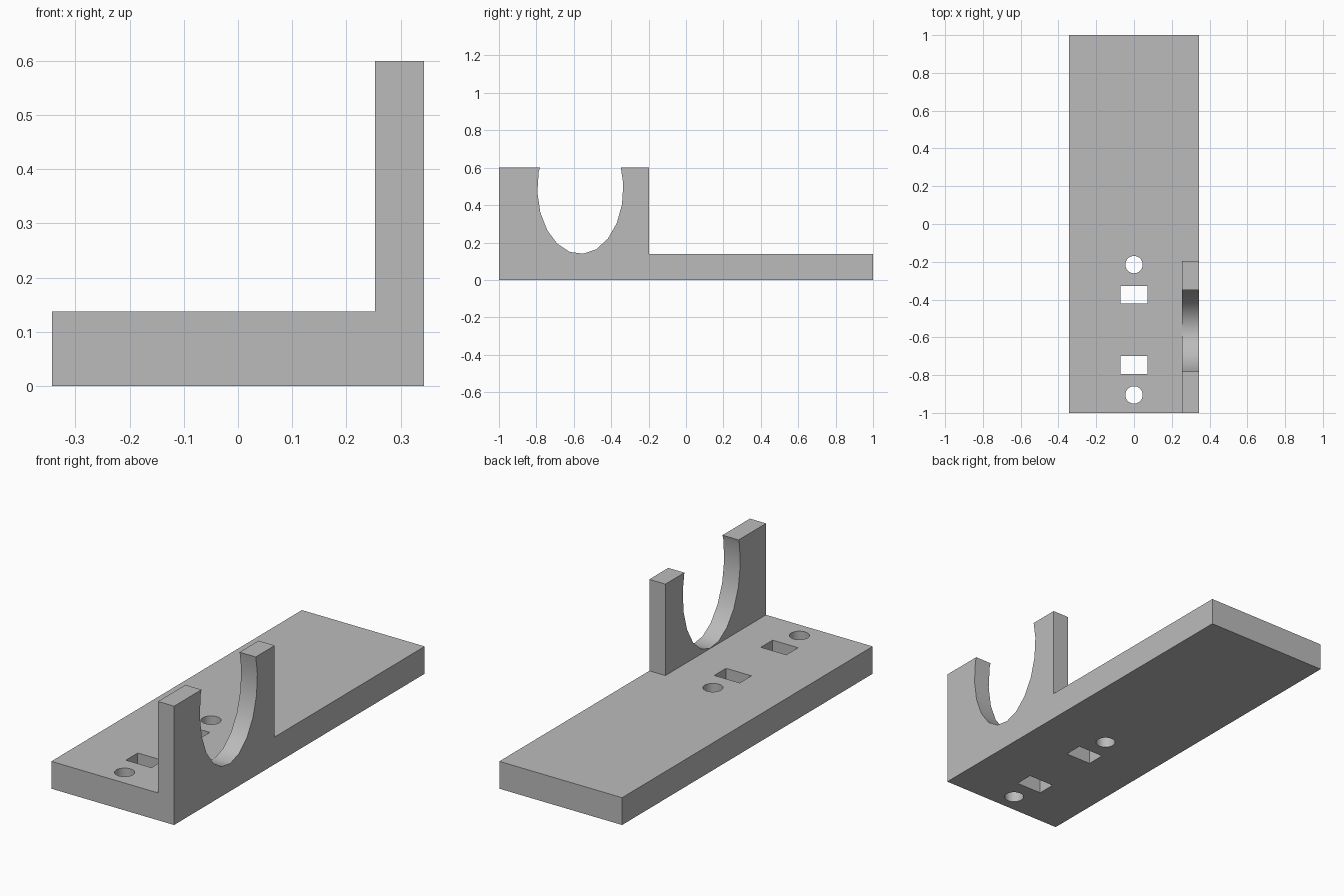
import bpy
import bmesh
import math
from mathutils import Vector

if "Cube" in bpy.data.objects:
    bpy.data.objects.remove(bpy.data.objects["Cube"], do_unlink=True)

HALF_W, HEIGHT, PLATE_TOP = 0.343, 0.6, 0.138
WALL_IN, WALL_BACK = 0.253, -0.197

grey = bpy.data.materials.new("plain grey")
grey.use_nodes = True
grey.diffuse_color = (0.5, 0.5, 0.5, 1)
grey.node_tree.nodes["Principled BSDF"].inputs["Base Color"].default_value = (0.5, 0.5, 0.5, 1)


def prism(name, outline, axis, low, high):
    """Extrude a flat outline along x (outline is y, z) or z (outline is x, y)."""
    bm = bmesh.new()
    place = (lambda a, b: (low, a, b)) if axis == "x" else (lambda a, b: (a, b, low))
    face = bm.faces.new([bm.verts.new(place(a, b)) for a, b in outline])
    grown = bmesh.ops.extrude_face_region(bm, geom=[face])
    step = Vector((1, 0, 0) if axis == "x" else (0, 0, 1)) * (high - low)
    moved = [g for g in grown["geom"] if isinstance(g, bmesh.types.BMVert)]
    bmesh.ops.translate(bm, verts=moved, vec=step)
    bmesh.ops.recalc_face_normals(bm, faces=bm.faces)
    mesh = bpy.data.meshes.new(name)
    bm.to_mesh(mesh)
    bm.free()
    mesh.materials.append(grey)
    obj = bpy.data.objects.new(name, mesh)
    bpy.context.collection.objects.link(obj)
    return obj


def rectangle(cx, cy, hx, hy):
    return [(cx - hx, cy - hy), (cx + hx, cy - hy), (cx + hx, cy + hy), (cx - hx, cy + hy)]


def ellipse(cx, cy, rx, ry, sides, turn=0):
    angles = [turn + math.tau * i / sides for i in range(sides)]
    return [(cx + rx * math.sin(a), cy - ry * math.cos(a)) for a in angles]


# Solid block, to be carved into plate and upright wall
bracket = prism("cradle_bracket", rectangle(0, 0, HALF_W, 1), "z", 0, HEIGHT)

# Clear everything above the plate except the side wall
around_wall = [(-1, -2), (WALL_IN, -2), (WALL_IN, WALL_BACK), (1, WALL_BACK), (1, 2), (-1, 2)]
cutters = [prism("plate_clearance", around_wall, "z", PLATE_TOP, 1)]

# Rounded cradle through the wall
cradle = ellipse(-0.565, 0.49, 0.23, 0.351, 20, math.radians(3.7))
cutters.append(prism("cradle_cutter", cradle, "x", 0.2, 0.5))

# Screw holes and strap slots, mirrored about the cradle centre
for side in (-1, 1):
    hole = ellipse(0, -0.56 + side * 0.345, 0.046, 0.046, 32)
    slot = rectangle(0, -0.56 + side * 0.186, 0.071, 0.047)
    cutters.append(prism("screw_hole_cutter", hole, "z", -0.1, 0.3))
    cutters.append(prism("strap_slot_cutter", slot, "z", -0.1, 0.3))

bpy.ops.object.select_all(action="DESELECT")
bpy.context.view_layer.objects.active = bracket
bracket.select_set(True)
for cutter in cutters:
    cutter.hide_render = True
    cut = bracket.modifiers.new(cutter.name, "BOOLEAN")
    cut.operation = "DIFFERENCE"
    cut.solver = "EXACT"
    cut.object = cutter
    bpy.ops.object.modifier_apply(modifier=cut.name)
    bpy.data.objects.remove(cutter, do_unlink=True)

bpy.ops.object.shade_smooth_by_angle(angle=math.radians(30))
